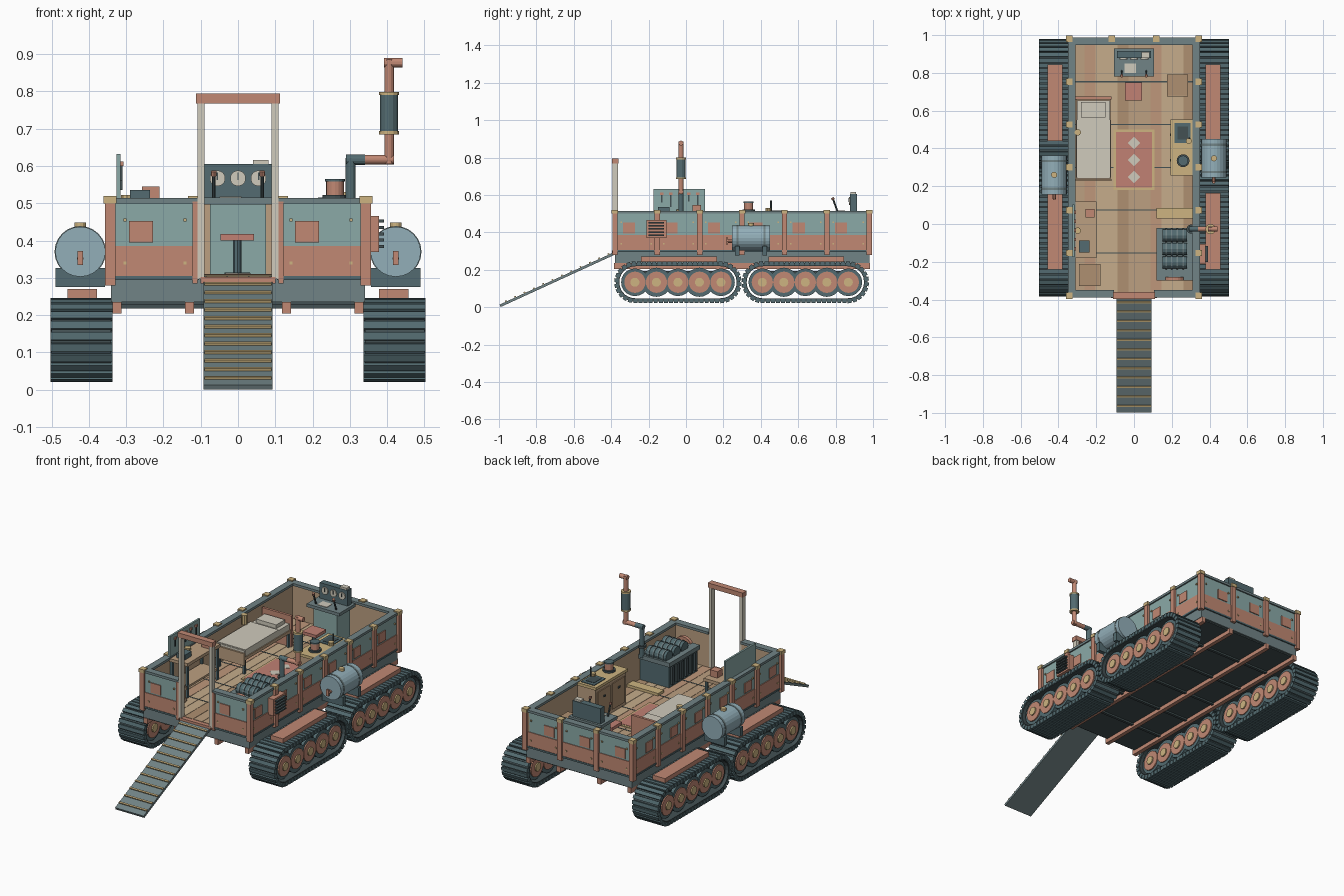
import bpy, bmesh, math, random
from mathutils import Matrix, Vector

if "Cube" in bpy.data.objects:
    bpy.data.objects.remove(bpy.data.objects["Cube"])
random.seed(4)

def mat(name, r, g, b):
    m = bpy.data.materials.new(name)
    m.diffuse_color = (r ** 2.2, g ** 2.2, b ** 2.2, 1)
    m.use_nodes = True
    m.node_tree.nodes["Principled BSDF"].inputs["Base Color"].default_value = m.diffuse_color
    return m
TEAL = mat("teal", .54, .66, .65); COPPER = mat("copper", .75, .53, .45)
DARK = mat("dark", .27, .32, .33); GREY = mat("grey", .44, .51, .52)
SLATE = mat("slate", .33, .42, .44); TAN = mat("tan", .80, .70, .50)
CREAM = mat("cream", .81, .79, .73); TANK = mat("tank_blue", .57, .68, .72)
RUG = mat("rug_red", .75, .50, .45); WOOD = mat("wood", .73, .62, .50)
PLANKS = [WOOD, mat("wood_a", .68, .56, .44), mat("wood_b", .77, .67, .54), mat("wood_c", .74, .59, .48)]

def finish(name, bm, m):
    me = bpy.data.meshes.new(name); bm.to_mesh(me); bm.free()
    me.materials.append(m)
    o = bpy.data.objects.new(name, me); bpy.context.collection.objects.link(o)
    return o

def add_box(bm, size, matrix):
    bmesh.ops.create_cube(bm, size=1, matrix=matrix @ Matrix.Diagonal((*size, 1)))

def box(name, x0, x1, y0, y1, z0, z1, m):
    bm = bmesh.new()
    add_box(bm, (abs(x1 - x0), abs(y1 - y0), abs(z1 - z0)),
            Matrix.Translation(((x0 + x1) / 2, (y0 + y1) / 2, (z0 + z1) / 2)))
    return finish(name, bm, m)

def cyl(name, a, b, r, m, n=16):
    a, b = Vector(a), Vector(b); d = b - a
    mx = Matrix.Translation((a + b) / 2) @ d.to_track_quat('Z', 'Y').to_matrix().to_4x4()
    bm = bmesh.new()
    bmesh.ops.create_cone(bm, cap_ends=True, segments=n, radius1=r, radius2=r, depth=d.length, matrix=mx)
    return finish(name, bm, m)

# Tracks: stadium belt with raised plates, wheels inside
R, ZC, HALF = .098, .133, .228
def stadium(s):
    """point and tangent angle at fraction s of the belt loop"""
    L, C = 2 * HALF, math.pi * R
    d = (s % 1) * 2 * (L + C)
    if d < L: return -HALF + d, -R, 0
    if d < L + C:
        t = (d - L) / R
        return HALF + R * math.sin(t), -R * math.cos(t), t
    if d < 2 * L + C: return HALF - (d - L - C), R, math.pi
    t = (d - 2 * L - C) / R
    return -HALF - R * math.sin(t), R * math.cos(t), math.pi + t

for sx in (-1, 1):
    for yc in (-.043, .638):
        xc = sx * .42
        bm = bmesh.new(); N = 56
        for i in range(N):
            y, z, t = stadium(i / N)
            rot = Matrix.Rotation(t, 4, 'X')
            mx = Matrix.Translation((xc, yc + y, ZC + z)) @ rot
            add_box(bm, (.166, .021, .022), mx @ Matrix.Translation((0, 0, -.003)))
        finish("track_plates", bm, SLATE)
        bm = bmesh.new(); rings = []
        for i in range(N):
            y, z, t = stadium((i + .5) / N)
            k = .92
            rings.append([bm.verts.new((xc + dx, yc + y - o * math.sin(t) * -1 * -1, ZC + z + o * math.cos(t)))
                          for dx, o in ((-.08, -.006), (.08, -.006), (.08, .012), (-.08, .012))])
        for i in range(N):
            p, q = rings[i], rings[(i + 1) % N]
            for j in range(4):
                bm.faces.new((p[j], p[(j + 1) % 4], q[(j + 1) % 4], q[j]))
        bmesh.ops.recalc_face_normals(bm, faces=bm.faces)
        finish("track_belt", bm, DARK)
        box("track_frame", xc - .05, xc + .05, yc - .25, yc + .25, ZC - .04, ZC + .06, DARK)
        for i in range(5):
            y = yc + (i - 2) * .115
            for r, w, m, nm in ((.078 if i % 2 else .074, .068 if i % 2 else .066, SLATE, "wheel_tyre"),
                                (.057, .073, COPPER, "wheel_disc"), (.024, .08, TAN, "wheel_hub")):
                cyl(nm, (xc - w, y, ZC), (xc + w, y, ZC), r, m, 20)
    # Copper fenders above the tracks
    for y0, y1 in ((-.24, .165), (.44, .845)):
        box("fender", sx * .378, sx * .457, y0, y1, .24, .27, COPPER)

# Chassis, under rails and cross beams
box("chassis", -.34, .34, -.38, .98, .235, .297, GREY)
box("belly_plate", -.33, .33, -.37, .97, .228, .236, DARK)
for x in (-.325, -.13, .13, .325):
    box("under_rail", x - .012, x + .012, -.385, .985, .205, .236, COPPER)
YS = [-.38 + i * 1.36 / 6 for i in range(7)]
for y in YS[1:-1]:
    box("cross_beam", -.32, .32, y - .008, y + .008, .218, .23, DARK)

# Plank floor
NP = 11
for i in range(NP):
    x = -.32 + i * .64 / NP
    box("floor_plank", x + .001, x + .64 / NP - .001, -.37, .97, .296, .305, PLANKS[(i * 7 + i // 3) % 4])
for y in YS[1:-1]:
    box("floor_seam", -.32, .32, y - .003, y + .003, .3, .3065, DARK)

# Walls: one bay = copper skirt, teal panel, patch, rivets, cap, liner
def bay(side, sg, c, a0, a1):
    def wb(name, u0, u1, o0, o1, z0, z1, m):
        p, q = (c + sg * o0, c + sg * o1)
        if side: box(name, p, q, u0, u1, z0, z1, m)
        else: box(name, u0, u1, p, q, z0, z1, m)
    mid = (a0 + a1) / 2
    wb("wall_skirt", a0, a1, 0, .014, .303, .386, COPPER)
    wb("wall_panel", a0, a1, 0, .010, .386, .5, TEAL)
    wb("wall_liner", a0, a1, -.012, 0, .3, .5, WOOD)
    wb("wall_cap", a0, a1, -.022, .018, .5, .514, GREY)
    wb("wall_sill", a0, a1, 0, .017, .295, .305, SLATE)
    wb("wall_patch", mid - .07, mid - .005, .01, .015, .395, .452, COPPER)
    for u in (mid - .08, mid + .08):
        for z in (.34, .455):
            wb("wall_rivet", u - .004, u + .004, .01, .017, z - .004, z + .004, TAN)

def post(x, y):
    box("wall_post", x - .014, x + .014, y - .014, y + .014, .28, .505, COPPER)
    box("post_cap", x - .017, x + .017, y - .017, y + .017, .5, .52, TAN)

for sg in (-1, 1):
    for y0, y1 in zip(YS, YS[1:]):
        bay(True, sg, sg * .332, y0, y1)
    for y in YS:
        post(sg * .343, y)
    bay(False, -1, -.372, *sorted((sg * .105, sg * .34)))
    post(sg * .117, .981)
for x0, x1 in ((-.34, -.115), (-.115, .115), (.115, .34)):
    bay(False, 1, .97, x0, x1)

# Door frame and boarding ramp
for sx in (-1, 1):
    box("door_post", sx * .09, sx * .108, -.393, -.363, .297, .772, CREAM)
    box("door_jamb", sx * .108, sx * .122, -.393, -.365, .285, .505, COPPER)
box("door_lintel", -.112, .112, -.396, -.36, .768, .795, COPPER)
box("door_sill", -.1, .1, -.395, -.36, .285, .303, COPPER)
p0, p1 = Vector((0, -.994, .007)), Vector((0, -.385, .286))
ang = math.atan2(p1.z - p0.z, p1.y - p0.y)
tilt = Matrix.Rotation(ang, 4, 'X')
bm = bmesh.new(); add_box(bm, (.184, (p1 - p0).length, .014), Matrix.Translation((p0 + p1) / 2) @ tilt)
finish("ramp", bm, GREY)
bm = bmesh.new()
for i in range(12):
    add_box(bm, (.18, .009, .008), Matrix.Translation(p0.lerp(p1, (i + .7) / 12.2)) @ tilt @ Matrix.Translation((0, 0, .01)))
finish("ramp_cleats", bm, TAN)

# Side tanks with saddle, bands, filler and valve
for sx, y0, y1 in ((1, .245, .45), (-1, .157, .363)):
    x = sx * .423; ym = (y0 + y1) / 2
    cyl("tank", (x, y0, .37), (x, y1, .37), .067, TANK, 24)
    for y in (y0 + .03, y1 - .03):
        cyl("tank_band", (x, y - .006, .37), (x, y + .006, .37), .069, GREY, 24)
        box("tank_saddle", x - .066, x + .066, y - .012, y + .012, .275, .327, SLATE)
    cyl("tank_filler", (x, ym, .43), (x, ym, .449), .016, TAN, 12)
    cyl("tank_valve", (x, y0 - .025, .352), (x, y0, .352), .009, COPPER, 8)
    box("valve_handle", x - .007, x + .007, y0 - .03, y0 - .02, .335, .372, COPPER)

# Engine with ribbed side and barrels
box("engine_block", .13, .315, -.29, -.03, .305, .44, SLATE)
box("engine_tray", .12, .32, -.3, -.02, .43, .455, GREY)
for i in range(6):
    box("engine_rib", .118, .13, -.275 + i * .042, -.255 + i * .042, .32, .425, DARK)
for i in range(3):
    y = -.06 - i * .072
    cyl("engine_barrel", (.15, y, .47), (.28, y, .47), .032, SLATE, 12)
    for x in (.17, .2, .23, .26):
        cyl("barrel_fin", (x - .004, y, .47), (x + .004, y, .47), .036, GREY, 12)
cyl("engine_flywheel", (.215, -.3, .43), (.215, -.28, .43), .055, COPPER, 20)
box("engine_shelf", .12, .32, .03, .085, .305, .32, TAN)

# Wall vent
box("vent_box", .342, .378, -.212, -.105, .37, .466, COPPER)
for i in range(5):
    box("vent_slat", .376, .392, -.2, -.117, .38 + i * .017, .388 + i * .017, DARK)

# Exhaust stack
Y = -.027
for nm, a, b, r, m in (("exhaust_riser", (.302, Y, .44), (.302, Y, .622), .014, SLATE),
        ("exhaust_flange", (.302, Y, .5), (.302, Y, .512), .024, DARK),
        ("exhaust_elbow", (.29, Y, .617), (.34, Y, .617), .014, SLATE),
        ("exhaust_cross", (.34, Y, .617), (.418, Y, .617), .013, COPPER),
        ("exhaust_stack", (.405, Y, .606), (.405, Y, .886), .013, COPPER),
        ("exhaust_muffler", (.405, Y, .69), (.405, Y, .795), .025, SLATE),
        ("muffler_band_low", (.405, Y, .685), (.405, Y, .694), .027, TAN),
        ("muffler_band_top", (.405, Y, .79), (.405, Y, .799), .027, TAN),
        ("exhaust_tip", (.392, Y, .877), (.441, Y, .877), .013, COPPER)):
    cyl(nm, a, b, r, m, 14)

# Workbench with tool board
def table(name, x0, x1, y0, y1, top, m, legm):
    box(name + "_top", x0, x1, y0, y1, top - .018, top, m)
    for x in (x0 + .004, x1 - .018):
        for y in (y0 + .006, y1 - .02):
            box(name + "_leg", x, x + .014, y, y + .014, .305, top - .018, legm)
table("bench", -.318, -.198, -.18, .12, .508, WOOD, SLATE)
box("bench_shelf", -.31, -.205, -.17, .11, .36, .372, WOOD)
box("tool_board", -.326, -.315, -.175, .102, .505, .632, TEAL)
for i, h in enumerate((.05, .075, .06, .045, .07)):
    y = -.13 + i * .048
    box("hung_tool", -.315, -.31, y - .004, y + .004, .61 - h, .61, DARK)
    box("tool_head", -.315, -.307, y - .009, y + .009, .6, .612, COPPER)
box("bench_vise", -.29, -.236, -.15, -.088, .508, .536, SLATE)
box("bench_toolbox", -.258, -.21, .035, .08, .508, .545, COPPER)
cyl("bench_jar", (-.298, -.035, .508), (-.298, -.035, .522), .017, TAN, 10)

# Crates
for x0, y0 in ((-.287, -.325), (.178, .68)):
    box("crate", x0, x0 + .105, y0, y0 + .108, .305, .4, PLANKS[1])
    for z in (.312, .378):
        box("crate_band", x0 - .004, x0 + .109, y0 - .004, y0 + .112, z, z + .018, WOOD)

# Bed
table("bed", -.307, -.122, .235, .665, .405, WOOD, SLATE)
box("mattress", -.302, -.127, .242, .655, .405, .44, CREAM)
box("blanket", -.305, -.124, .245, .55, .43, .446, CREAM)
box("pillow", -.28, -.15, .565, .645, .44, .462, CREAM)
box("headboard", -.309, -.12, .66, .675, .305, .485, COPPER)
box("footboard", -.309, -.12, .228, .238, .36, .43, WOOD)
cyl("wall_lamp", (-.298, .485, .46), (-.298, .485, .515), .017, TAN, 10)

# Kitchen cabinet with sink, tap and pot
box("cabinet", .2, .315, .265, .545, .305, .497, WOOD)
box("cabinet_top", .193, .32, .258, .552, .495, .511, TAN)
for y in (.28, .415):
    box("cabinet_door", .195, .2, y, y + .115, .325, .475, PLANKS[1])
    box("door_knob", .19, .195, y + .05, y + .065, .43, .44, DARK)
box("sink", .215, .3, .43, .535, .508, .515, SLATE)
box("sink_basin", .23, .285, .447, .515, .514, .517, DARK)
cyl("tap", (.293, .455, .511), (.293, .455, .57), .005, DARK, 8)
cyl("tap_knob", (.29, .44, .511), (.29, .44, .53), .016, TAN, 10)
cyl("stove_ring", (.26, .335, .511), (.26, .335, .522), .034, DARK, 16)
cyl("pot", (.26, .335, .52), (.26, .335, .56), .024, COPPER, 16)
cyl("pot_lid", (.26, .335, .558), (.26, .335, .565), .027, SLATE, 16)

# Control console and seat
box("console_body", -.075, .075, .8, .92, .305, .5, TEAL)
box("console_desk", -.105, .105, .78, .928, .497, .515, GREY)
box("instrument_panel", -.09, .09, .878, .915, .512, .605, SLATE)
for x in (-.055, 0, .055):
    cyl("dial", (x, .872, .567), (x, .88, .567), .021, CREAM, 18)
    box("dial_needle", x - .002, x + .002, .87, .873, .562, .583, DARK)
for x in (-.065, .065):
    cyl("lever", (x, .81, .512), (x, .785, .58), .005, DARK, 8)
    cyl("lever_knob", (x, .787, .574), (x, .783, .586), .008, COPPER, 8)
box("chart", -.05, .01, .8, .85, .515, .518, CREAM)
box("panel_box", .04, .082, .88, .91, .604, .616, CREAM)
box("seat", -.047, .043, .655, .748, .4, .418, RUG)
cyl("seat_post", (-.002, .7, .305), (-.002, .7, .4), .012, SLATE, 10)
cyl("seat_base", (-.002, .7, .305), (-.002, .7, .314), .035, SLATE, 14)

# Rug with three diamonds
box("rug_border", -.108, .108, .18, .5, .304, .309, TAN)
box("rug", -.096, .096, .193, .487, .305, .311, RUG)
for y in (.25, .34, .43):
    cyl("rug_diamond", (0, y, .306), (0, y, .3125), .033, CREAM, 4)
